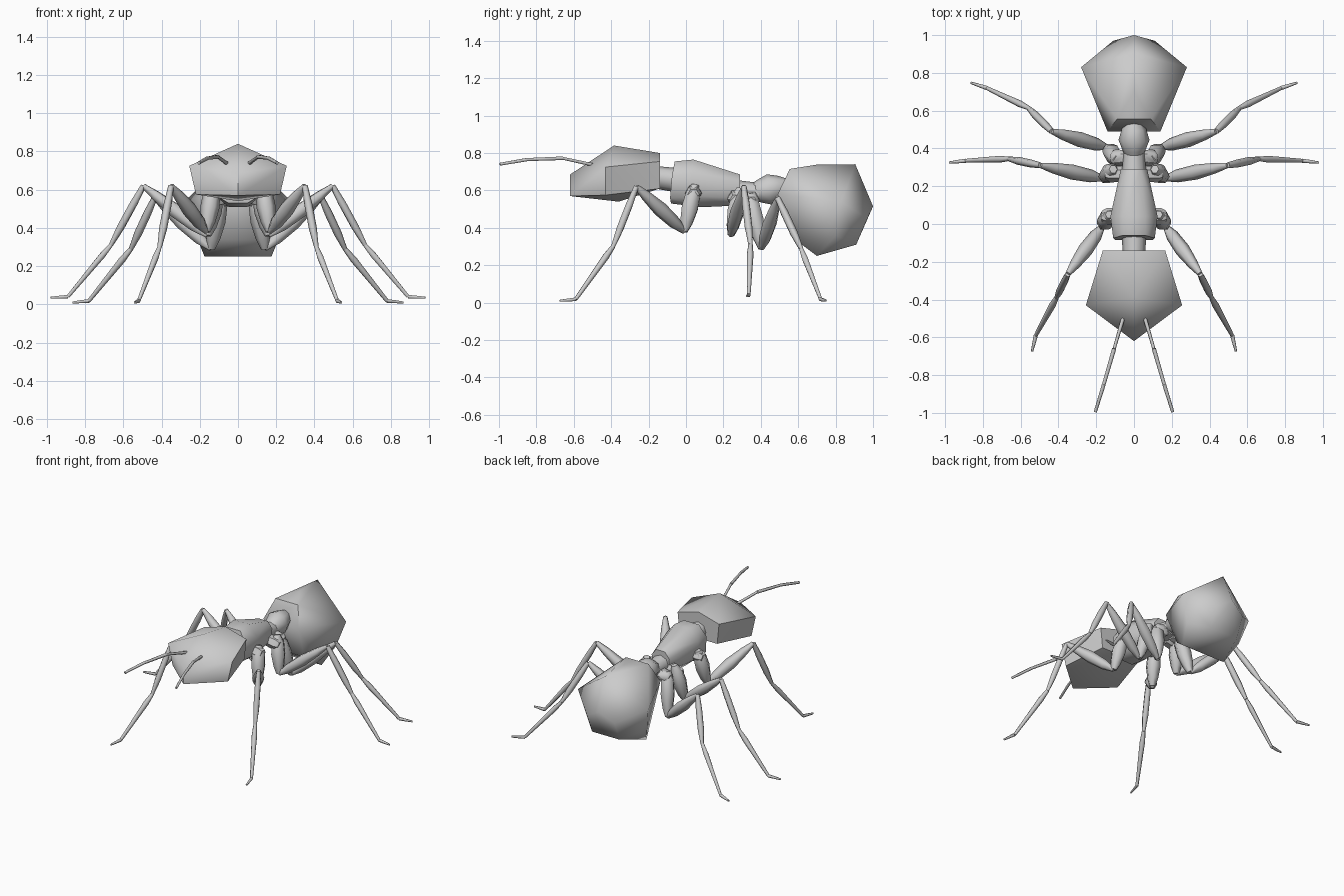
import bpy, bmesh, math
from mathutils import Vector

if "Cube" in bpy.data.objects:
    bpy.data.objects.remove(bpy.data.objects["Cube"])

grey = bpy.data.materials.new("plain_grey")
grey.diffuse_color = (0.6, 0.6, 0.6, 1)
grey.use_nodes = True
grey.node_tree.nodes["Principled BSDF"].inputs["Base Color"].default_value = grey.diffuse_color


def finish(name, bm, angle, mirror=False):
    bmesh.ops.recalc_face_normals(bm, faces=bm.faces)
    me = bpy.data.meshes.new(name)
    bm.to_mesh(me)
    bm.free()
    ob = bpy.data.objects.new(name, me)
    bpy.context.collection.objects.link(ob)
    me.materials.append(grey)
    if mirror:
        m = ob.modifiers.new("mirror", 'MIRROR')
        m.use_clip = False
        m.use_mirror_merge = False
    bpy.ops.object.select_all(action='DESELECT')
    ob.select_set(True)
    bpy.context.view_layer.objects.active = ob
    bpy.ops.object.shade_smooth_by_angle(angle=math.radians(angle))
    return ob


def faceted_body(name, points, angle=55):
    """Symmetric low-poly shell around half-side corner points."""
    bm = bmesh.new()
    for x, y, z in points:
        for s in ((1, -1) if x else (1,)):
            bm.verts.new((s * x, y, z))
    res = bmesh.ops.convex_hull(bm, input=bm.verts)
    junk = {g for g in res["geom_interior"] + res["geom_unused"]
            if isinstance(g, bmesh.types.BMVert)}
    bmesh.ops.delete(bm, geom=list(junk), context='VERTS')
    return finish(name, bm, angle)


def add_tube(bm, a, b, profile, sides=6):
    """Capped tube from a to b; profile = (fraction, radius) pairs."""
    a, b = Vector(a), Vector(b)
    d = (b - a).normalized()
    u = d.cross(Vector((0, 0, 1)) if abs(d.z) < 0.9 else Vector((0, 1, 0))).normalized()
    v = d.cross(u)
    rings = []
    for t, r in profile:
        c = a.lerp(b, t)
        rings.append([bm.verts.new(c + r * (math.cos(k) * u + math.sin(k) * v))
                      for k in (2 * math.pi * i / sides for i in range(sides))])
    for p, q in zip(rings, rings[1:]):
        for i in range(sides):
            j = (i + 1) % sides
            bm.faces.new((p[i], p[j], q[j], q[i]))
    bm.faces.new(rings[0])
    bm.faces.new(rings[-1])


# Head: pointed snout, wide cheeks, flat back
faceted_body("head", [
    (0, -.62, .685), (0, -.62, .57), (0, -.385, .84),
    (.255, -.43, .725), (.22, -.43, .575), (0, -.36, .54),
    (0, -.14, .80), (.165, -.14, .755), (.15, -.14, .61)])

# Thorax: tapering toward the waist
faceted_body("thorax", [
    (.06, -.06, .755), (.11, -.075, .68), (.10, -.085, .56), (.05, -.08, .53),
    (.06, .04, .765), (.125, .04, .69), (.12, .04, .57), (.05, .08, .51),
    (.035, .29, .685), (.07, .29, .64), (.065, .29, .56), (.03, .29, .52)])

# Abdomen: large faceted bulb
faceted_body("abdomen", [
    (.14, .49, .58), (.09, .555, .715), (0, .70, .738), (0, .905, .74),
    (.28, .83, .54), (.22, .80, .36), (0, 1.0, .515), (.11, .97, .45),
    (.11, .91, .31), (.175, .70, .25), (.12, .58, .34)])

# Neck, waist and waist node
bm = bmesh.new()
add_tube(bm, (0, -.16, .67), (0, -.05, .655), [(0, .06), (1, .065)], 8)
finish("neck", bm, 50)
bm = bmesh.new()
add_tube(bm, (0, .27, .59), (0, .39, .585), [(0, .065), (1, .055)], 8)
finish("waist", bm, 50)
bm = bmesh.new()
add_tube(bm, (0, .35, .59), (0, .54, .62),
         [(0, .04), (.2, .06), (.5, .082), (.8, .065), (1, .045)], 8)
finish("waist_node", bm, 60)

# Leg shapes: thick spindles near the body, thin ones toward the foot
HIP = [(0, .022), (.2, .045), (.5, .05), (.8, .038), (1, .02)]
THIGH = [(0, .014), (.2, .034), (.5, .040), (.8, .028), (1, .014)]
SHIN = [(0, .015), (.3, .021), (.7, .021), (1, .012)]
ANKLE = [(0, .012), (.2, .018), (.6, .014), (1, .010)]
FOOT = [(0, .011), (.5, .009), (1, .006)]
SHAPES = (HIP, THIGH, SHIN, ANKLE, FOOT)

legs = {
    "front_legs": [(.13, .05, .63), (.165, -.01, .38), (.35, -.265, .62),
                   (.41, -.39, .30), (.52, -.59, .018), (.54, -.675, .01)],
    "middle_legs": [(.11, .29, .61), (.16, .24, .36), (.495, .31, .62),
                    (.665, .345, .31), (.89, .335, .04), (.98, .325, .035)],
    "rear_legs": [(.09, .34, .58), (.14, .405, .29), (.435, .49, .56),
                  (.56, .615, .29), (.78, .72, .018), (.865, .748, .01)],
}
for name, path in legs.items():
    bm = bmesh.new()
    for a, b, shape in zip(path, path[1:], SHAPES):
        add_tube(bm, a, b, shape)
    finish(name, bm, 60, mirror=True)

# Hip sockets joining the legs to the thorax
bm = bmesh.new()
for y, z, x in ((.04, .60, .17), (.265, .57, .15), (.35, .56, .12)):
    add_tube(bm, (.03, y, z), (x, y, z - .02), [(0, .04), (.8, .045), (1, .03)])
finish("hip_sockets", bm, 50, mirror=True)

# Antennae: thin, gently arched
bm = bmesh.new()
path = [(.055, -.49, .735), (.105, -.66, .772), (.16, -.85, .765), (.205, -.995, .74)]
for a, b, r in zip(path, path[1:], (.010, .011, .010)):
    add_tube(bm, a, b, [(0, r), (1, r * .85)])
finish("antennae", bm, 60, mirror=True)
